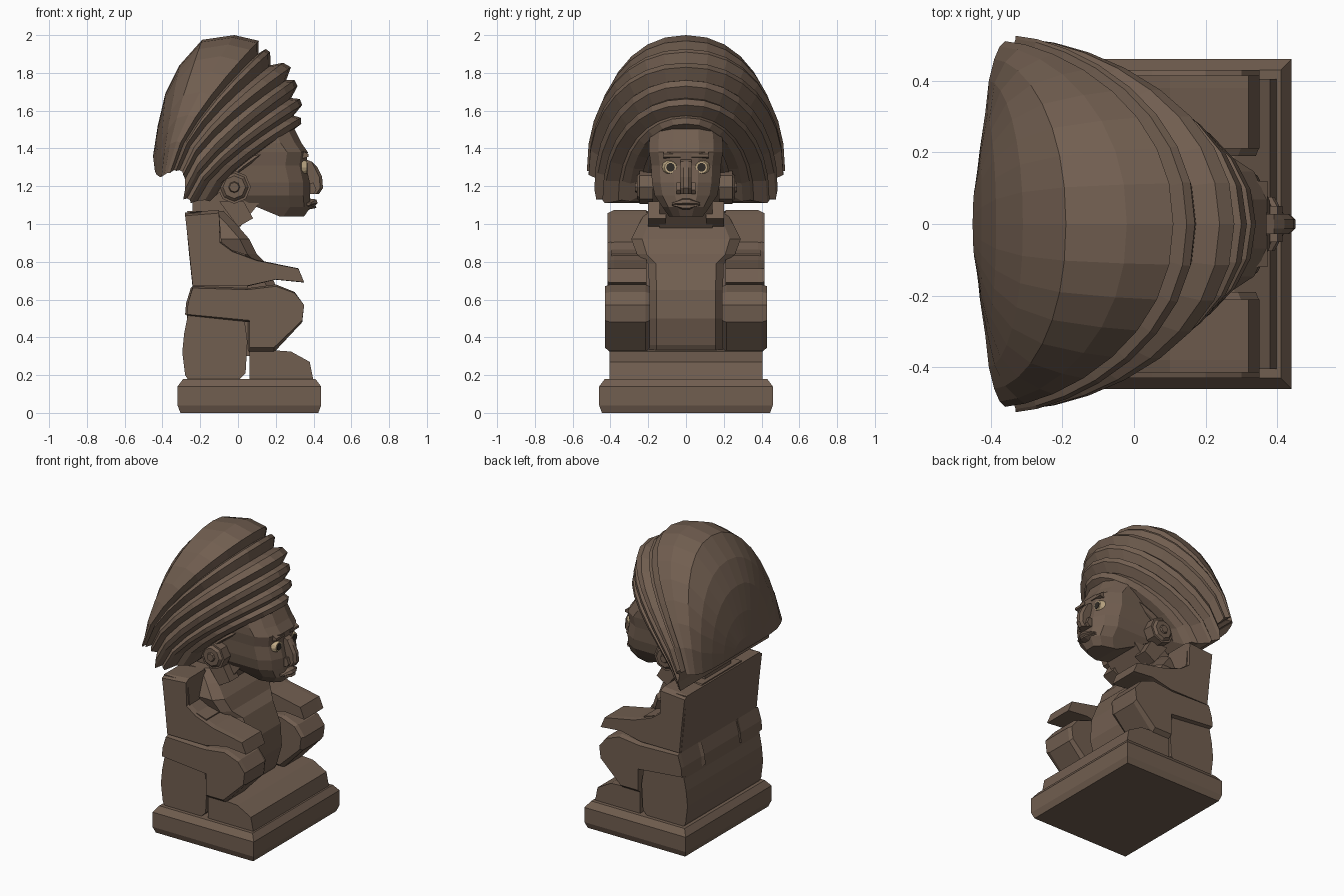
import bpy, bmesh, math
from mathutils import Matrix

if "Cube" in bpy.data.objects:
    bpy.data.objects.remove(bpy.data.objects["Cube"])


def mat(name, col):
    m = bpy.data.materials.new(name)
    m.diffuse_color = (*col, 1)
    m.use_nodes = True
    m.node_tree.nodes["Principled BSDF"].inputs["Base Color"].default_value = m.diffuse_color
    return m


STONE = mat("brown_stone", (0.165, 0.112, 0.08))
CREAM = mat("eye_cream", (0.55, 0.42, 0.25))
DARK = mat("eye_dark", (0.03, 0.025, 0.02))


def finish(name, bm, material=STONE, mirror=False):
    bmesh.ops.recalc_face_normals(bm, faces=bm.faces[:])
    me = bpy.data.meshes.new(name)
    bm.to_mesh(me)
    bm.free()
    ob = bpy.data.objects.new(name, me)
    bpy.context.collection.objects.link(ob)
    me.materials.append(material)
    if mirror:
        m = ob.modifiers.new("mirror", 'MIRROR')
        m.use_axis = (False, True, False)
    return ob


def loft(name, rings, **kw):
    """Closed skin through rings of equal point count, capped at both ends."""
    bm = bmesh.new()
    vs = [[bm.verts.new(p) for p in r] for r in rings]
    n = len(vs[0])
    for a, b in zip(vs, vs[1:]):
        for i in range(n):
            j = (i + 1) % n
            bm.faces.new((a[i], a[j], b[j], b[i]))
    bm.faces.new(vs[0])
    bm.faces.new(vs[-1][::-1])
    return finish(name, bm, **kw)


def prism(name, pts, y0, y1, **kw):
    """Side profile (x, z) pulled across y."""
    return loft(name, [[(x, y, z) for x, z in pts] for y in (y0, y1)], **kw)


def disc(name, x, y, z, r, depth, sides, axis='Y', material=STONE, r2=None):
    bm = bmesh.new()
    bmesh.ops.create_cone(bm, cap_ends=True, segments=sides, radius1=r,
                          radius2=r if r2 is None else r2, depth=depth)
    rot = Matrix.Rotation(-math.pi / 2, 4, 'X') if axis == 'Y' else Matrix.Rotation(math.pi / 2, 4, 'Y')
    bm.transform(Matrix.Translation((x, y, z)) @ rot)
    return finish(name, bm, material, mirror=True)


# plinth
loft("plinth", [[(0.06 + sx * (0.38 - i), sy * (0.46 - i), z)
                 for sx, sy in ((-1, -1), (1, -1), (1, 1), (-1, 1))]
                for z, i in ((0, .015), (.04, 0), (.14, 0), (.18, .03))])

# body
prism("buttocks", [(-.265, .52), (-.285, .42), (-.295, .32), (-.28, .2), (-.26, .17), (0, .17),
                   (.04, .21), (.05, .38), (.03, .52)], -.405, .405)
prism("lower_back", [(-.24, .67), (-.265, .58), (-.27, .5), (0, .5), (0, .67)], -.39, .39)
loft("belly", [[(xb, -w, z), (xf - .05, -w, z), (xf, -w * .8, z), (xf, w * .8, z), (xf - .05, w, z), (xb, w, z)]
               for z, xf, w, xb in ((.3, .14, .195, -.2), (.36, .18, .195, -.2), (.5, .22, .195, -.2),
                                    (.65, .21, .195, -.2), (.79, .15, .2, -.2), (.84, .1, .26, -.22),
                                    (.92, .06, .29, -.24), (1.0, -.01, .25, -.25), (1.07, -.08, .21, -.27))])
prism("shoulders", [(-.28, 1.06), (-.1, 1.06), (-.085, .88), (.04, .84), (.05, .66), (-.24, .66), (-.26, .85)],
      -.395, .395)
# arm and leg: outer edges chamfered
arm = [(-.28, 1.06), (-.1, 1.075), (-.095, .91), (-.03, .86), (.1, .81), (.32, .765), (.35, .69),
       (.2, .705), (.05, .67), (-.24, .67), (-.26, .88)]
loft("arm", [[(x, y, z + (.73 - z) * k) for x, z in arm] for y, k in ((.21, 0), (.38, 0), (.415, .05))],
     mirror=True)
leg = [(-.24, .67), (.05, .66), (.2, .68), (.30, .64), (.35, .57), (.34, .48), (.19, .32),
       (.06, .32), (.06, .48), (-.27, .515), (-.265, .58)]
loft("leg", [[(x - d, y, z + (.58 - z) * k) for x, z in leg]
             for y, k, d in ((.19, .1, .01), (.215, 0, 0), (.4, 0, 0), (.43, .1, 0))], mirror=True)
prism("feet", [(.06, .34), (.28, .325), (.38, .27), (.4, .17), (.06, .17)], -.405, .405)
prism("neck", [(-.24, 1.0), (0, .97), (.12, 1.12), (-.24, 1.2)], -.14, .14)

# head: horizontal sections from chin to hairline
head = []
for z, xf, xb, w in ((1.04, .35, .22, .09), (1.09, .385, .1, .125), (1.15, .38, -.02, .165),
                     (1.22, .38, -.12, .18), (1.31, .36, -.15, .185), (1.38, .37, -.15, .195),
                     (1.43, .335, -.15, .195), (1.54, .28, -.15, .18)):
    half = [(xf, .35 * w), (xf - .035, .75 * w), (xf - .11, w), (xb, w)]
    head.append([(x, y, z) for x, y in half] + [(x, -y, z) for x, y in half[::-1]])
loft("head", head)
prism("brow", [(.32, 1.40), (.372, 1.37), (.372, 1.355), (.32, 1.34)], .03, .12, mirror=True)
nose = [(.34, 1.35), (.39, 1.33), (.42, 1.3), (.445, 1.25), (.45, 1.19), (.43, 1.16), (.36, 1.16)]
loft("nose", [[(x - (.015 if x > .4 and abs(y) > .015 else 0), y, z) for x, z in nose]
              for y in (-.028, -.012, .012, .028)])
prism("nostril", [(.36, 1.21), (.4, 1.22), (.415, 1.18), (.4, 1.16), (.36, 1.16)], .02, .05, mirror=True)
loft("lips", [[(x, y, 1.105 + (z - 1.105) * k) for x, z in ((.34, 1.14), (.415 - d, 1.13), (.422 - d, 1.11),
              (.41 - d, 1.1), (.415 - d, 1.085), (.34, 1.07))]
              for y, k, d in ((-.075, .25, .03), (-.02, 1, 0), (.02, 1, 0), (.075, .25, .03))])
disc("eye", .35, .082, 1.3, .045, .03, 12, 'X', CREAM, .032)
disc("pupil", .36, .082, 1.3, .023, .018, 10, 'X', DARK)

# ear ornaments and hanging pendants
disc("ear_plate", -.02, .21, 1.195, .088, .07, 8)
disc("ear_ring", -.02, .25, 1.195, .08, .02, 8, r2=.06)
disc("ear_hub", -.02, .26, 1.195, .035, .02, 8, r2=.025)
prism("pendant", [(-.1, 1.12), (.03, 1.12), (.08, 1.03), (0, .985)], .105, .2, mirror=True)

# headdress: overlapping arched layers, each (top x, top z, end x, end y, end z)
layers = [(.30, 1.45, -.06, .21, 1.2), (.335, 1.53, -.15, .30, 1.12), (.34, 1.63, -.25, .43, 1.11),
          (.315, 1.73, -.29, .475, 1.13), (.28, 1.83, -.29, .515, 1.26), (.17, 1.91, -.33, .525, 1.28),
          (.11, 1.97, -.36, .51, 1.27)]
back = [(-.02, 2.0, -.375, .495, 1.27), (-.19, 1.975, -.39, .46, 1.26), (-.31, 1.84, -.405, .40, 1.25),
        (-.385, 1.69, -.415, .31, 1.25), (-.425, 1.52, -.43, .21, 1.26), (-.45, 1.36, -.44, .11, 1.28)]


def arch(a, px, sides=16, p=.9):
    """px above 1 pulls the flanks of the arch back."""
    xt, zt, xe, ye, ze = a
    pts = []
    for i in range(sides + 1):
        t = math.pi * i / sides
        c, s = math.cos(t), max(0, math.sin(t))
        y = ye * math.copysign(abs(c) ** .92, c)
        pts.append((xe + (xt - xe) * s ** px, y, ze + (zt - ze) * s ** p))
    return pts


def groove(a, b, f, depth):
    """Arch between two lips, sunk toward the head."""
    m = [u + (v - u) * f for u, v in zip(a, b)]
    dx, dz = m[0] + .1, m[1] - 1.3
    k = depth / math.hypot(dx, dz)
    return (m[0] - dx * k, m[1] - dz * k, m[2] + .01, m[3] - depth * .7, m[4] + .01)


rings = []
for a, b in zip(layers, layers[1:]):
    rings += [arch(a, 1.3), arch(groove(a, b, .35, .005), 1.3), arch(groove(a, b, .75, .055), 1.3)]
rings.append(arch(layers[-1], 1.3))
rings += [arch(b, 1.2 - .05 * i) for i, b in enumerate(back)]
loft("headdress", rings)
